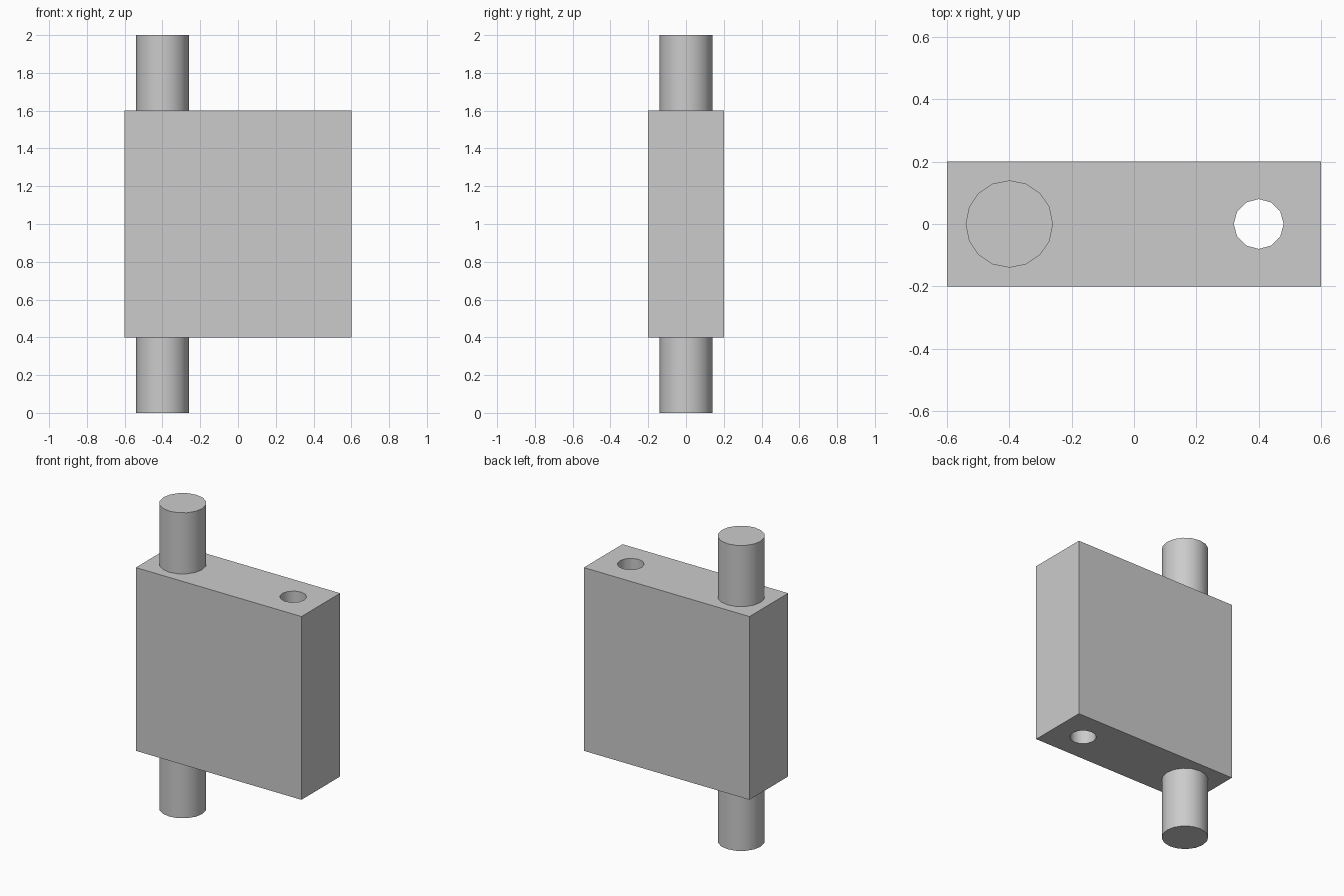
import bpy
import math

default = bpy.data.objects.get("Cube")
if default:
    bpy.data.objects.remove(default, do_unlink=True)

grey = bpy.data.materials.new("light grey")
grey.use_nodes = True
colour = (0.6, 0.6, 0.6, 1)
grey.diffuse_color = colour
grey.node_tree.nodes["Principled BSDF"].inputs["Base Color"].default_value = colour


def finish(obj, name):
    obj.name = name
    obj.data.name = name
    obj.data.materials.clear()
    obj.data.materials.append(grey)
    return obj


def cylinder(name, sides, radius, height, x):
    bpy.ops.mesh.primitive_cylinder_add(
        vertices=sides, radius=radius, depth=height, location=(x, 0, 1))
    return finish(bpy.context.object, name)


def smooth(obj):
    bpy.ops.object.select_all(action='DESELECT')
    obj.select_set(True)
    bpy.context.view_layer.objects.active = obj
    bpy.ops.object.shade_smooth_by_angle(angle=math.radians(40))


# Upright rod running through the block
rod = cylinder("rod", 16, 0.14, 2, -0.4)
smooth(rod)

# Flat block
bpy.ops.mesh.primitive_cube_add(size=1, location=(0, 0, 1))
block = finish(bpy.context.object, "block")
block.scale = (1.2, 0.4, 1.2)
bpy.ops.object.transform_apply(location=False, rotation=False, scale=True)

# Through hole beside the rod
cutter = cylinder("hole_cutter", 12, 0.08, 1.6, 0.4)
cutter.hide_render = True
hole = block.modifiers.new("hole", 'BOOLEAN')
hole.operation = 'DIFFERENCE'
hole.solver = 'EXACT'
hole.object = cutter
bpy.context.view_layer.objects.active = block
bpy.ops.object.modifier_apply(modifier=hole.name)
bpy.data.objects.remove(cutter, do_unlink=True)
smooth(block)
